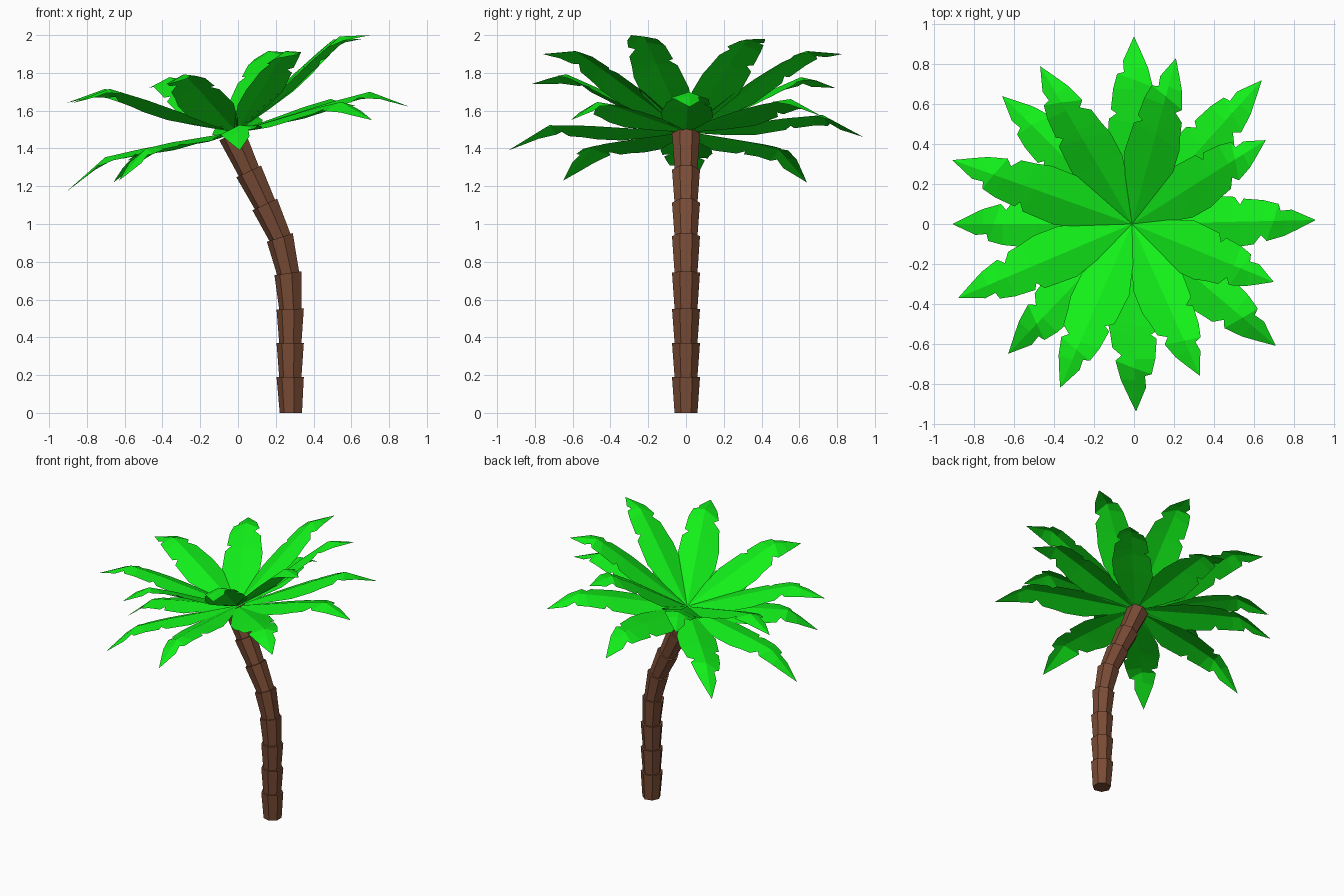
import bpy, bmesh, math
from mathutils import Vector

if "Cube" in bpy.data.objects:
    bpy.data.objects.remove(bpy.data.objects["Cube"])


def material(name, color):
    m = bpy.data.materials.new(name)
    m.diffuse_color = color
    m.use_nodes = True
    m.node_tree.nodes["Principled BSDF"].inputs["Base Color"].default_value = m.diffuse_color
    return m


def finish(bm, name, mat):
    me = bpy.data.meshes.new(name)
    bm.to_mesh(me)
    bm.free()
    me.materials.append(mat)
    ob = bpy.data.objects.new(name, me)
    bpy.context.collection.objects.link(ob)


brown = material("bark", (0.19, 0.07, 0.035, 1))
green = material("leaf", (0.006, 0.87, 0.01, 1))

# Trunk: stacked seven-sided rings, each flaring towards its top
path = [Vector((x, 0, z)) for x, z in [
    (.283, 0), (.28, .19), (.28, .37), (.28, .55), (.268, .74),
    (.225, .93), (.145, 1.105), (.06, 1.28), (-.03, 1.475)]]
SIDES = 7


def ring(bm, centre, axis, radius):
    y = Vector((0, 1, 0))
    x = y.cross(axis).normalized()
    angles = [math.tau * (i + .5) / SIDES for i in range(SIDES)]
    return [bm.verts.new(centre + radius * (x * math.cos(a) + y * math.sin(a)))
            for a in angles]


bm = bmesh.new()
for i in range(len(path) - 1):
    a, b = path[i], path[i + 1]
    start = (b - path[i - 1]).normalized() if i else Vector((0, 0, 1))
    end = (path[min(i + 2, len(path) - 1)] - a).normalized()
    lo, hi = ring(bm, a, start, .062), ring(bm, b, end, .076)
    for k in range(SIDES):
        n = (k + 1) % SIDES
        bm.faces.new((lo[k], lo[n], hi[n], hi[k]))
    bm.faces.new(lo[::-1])
    bm.faces.new(hi)
finish(bm, "trunk", brown)

# Frond outline rows: midrib t, left t, left width, right t, right width
ROWS = [(0, 0, .012, 0, .012), (.2, .2, .085, .2, .085),
        (.38, .38, .135, .36, .135), (.54, .56, .125, .50, .14),
        (.59, .59, .085, .58, .125), (.64, .61, .115, .66, .115),
        (.72, .72, .105, .70, .07), (.77, .80, .085, .73, .10),
        (.83, .81, .05, .83, .075), (.88, .87, .055, .90, .045)]
HUMP = [(0, 0), (.3, .045), (.55, .085), (.77, .11), (1, 0)]
crown = Vector((-.01, 0, 1.49))
tilt = math.radians(14)
axis = Vector((-math.sin(tilt), 0, math.cos(tilt)))


def hump(t):
    for (t0, h0), (t1, h1) in zip(HUMP, HUMP[1:]):
        if t <= t1:
            return h0 + (h1 - h0) * (t - t0) / (t1 - t0)
    return 0


def frond(name, tip):
    # Two leaf halves folded slightly down from an arched midrib
    tip = Vector(tip)
    d = tip - crown
    side = axis.cross(d).normalized()

    def point(t, w):
        return crown + d * t + side * w + Vector((0, 0, hump(t) - .25 * abs(w)))

    bm = bmesh.new()
    rows = [(bm.verts.new(point(lt, lw)), bm.verts.new(point(t, 0)),
             bm.verts.new(point(rt, -rw))) for t, lt, lw, rt, rw in ROWS]
    for (l0, m0, r0), (l1, m1, r1) in zip(rows, rows[1:]):
        bm.faces.new((l0, m0, m1, l1))
        bm.faces.new((m0, r0, r1, m1))
    end = bm.verts.new(tip)
    l, m, r = rows[-1]
    bm.faces.new((l, m, end))
    bm.faces.new((m, r, end))
    finish(bm, name, green)


# Two tiers of eight fronds, given by their tips
upper = [(.70, -.29, 2.0), (.66, .42, 1.98), (.33, -.76, 1.9), (.21, .83, 1.9),
         (-.37, -.82, 1.74), (-.47, .79, 1.72), (-.88, -.37, 1.64), (-.91, .32, 1.64)]
lower = [(.91, .02, 1.62), (.64, .72, 1.57), (0, .94, 1.46), (-.66, .64, 1.22),
         (-.91, 0, 1.17), (-.63, -.65, 1.23), (.01, -.94, 1.39), (.71, -.61, 1.55)]
for tier, tips in (("upper", upper), ("lower", lower)):
    for i, tip in enumerate(tips):
        frond(f"{tier}_frond_{i + 1}", tip)
